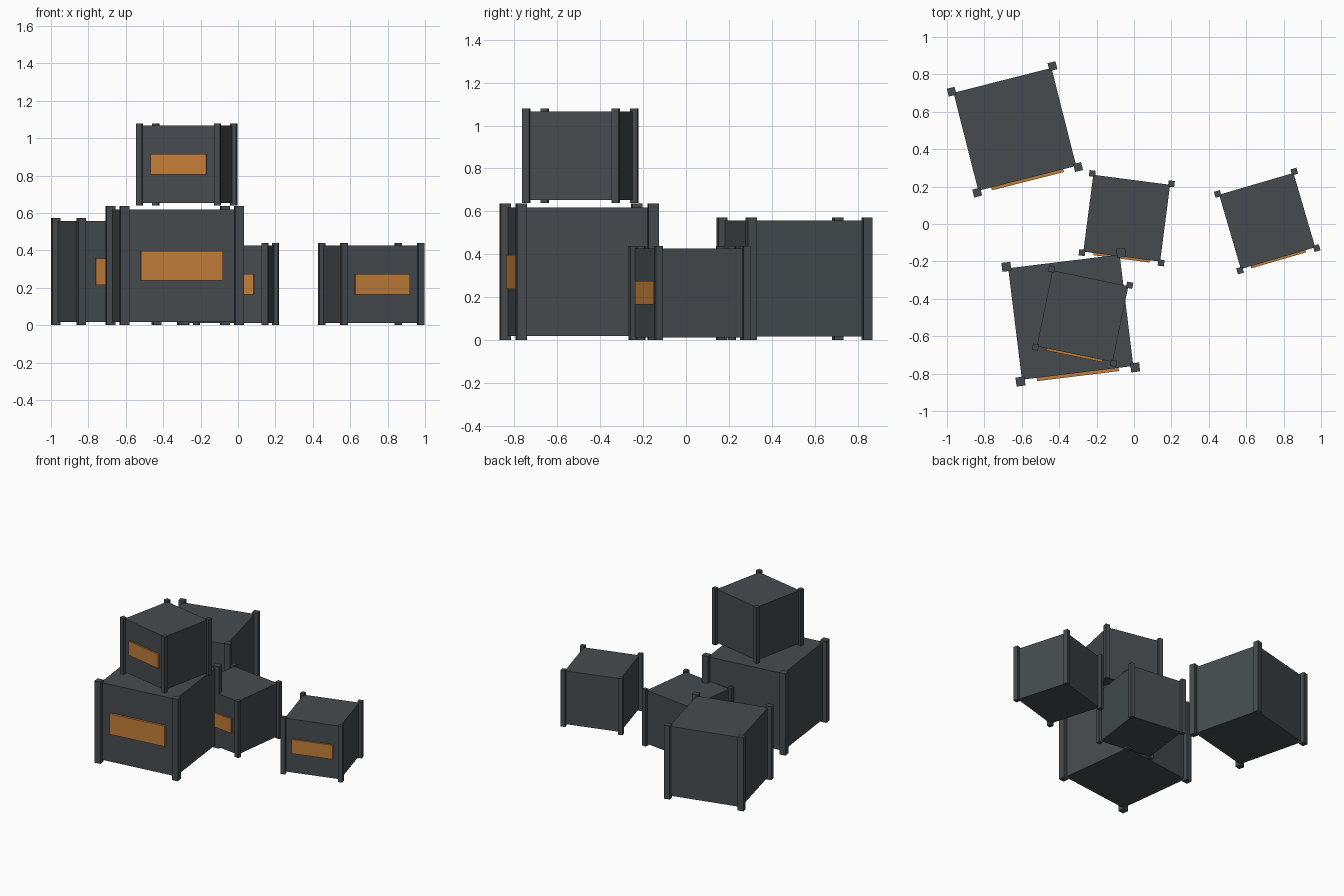
import bpy
from math import radians
from mathutils import Matrix, Vector

cube = bpy.data.objects.get("Cube")
if cube:
    bpy.data.objects.remove(cube, do_unlink=True)


def make_material(name, rgb):
    mat = bpy.data.materials.new(name)
    mat.use_nodes = True
    colour = (*rgb, 1)
    mat.diffuse_color = colour
    mat.node_tree.nodes["Principled BSDF"].inputs["Base Color"].default_value = colour
    return mat


SLATE = make_material("slate grey", (0.061, 0.071, 0.078))
ORANGE = make_material("label orange", (0.55, 0.21, 0.043))


def add_block(name, frame, centre, size, mat):
    """Add a box placed in the crate's own turned frame."""
    bpy.ops.mesh.primitive_cube_add(size=1)
    block = bpy.context.object
    block.name = name
    block.data.transform(Matrix.Diagonal((*size, 1)))
    block.matrix_world = frame @ Matrix.Translation(Vector(centre))
    block.data.materials.append(mat)


def add_crate(name, size, x, y, base, turn):
    frame = Matrix.Translation((x, y, base)) @ Matrix.Rotation(radians(turn), 4, "Z")
    height = 1.06 * size
    mid = height / 2
    # Body, raised slightly on its corner posts
    add_block(name + "_body", frame, (0, 0, mid), (size, size, size), SLATE)
    # Corner posts
    offset, thick = 0.515 * size, 0.08 * size
    for side, sx in (("right", -1), ("left", 1)):
        for end, sy in (("front", -1), ("back", 1)):
            add_block(f"{name}_{end}_{side}_post", frame,
                      (sx * offset, sy * offset, mid), (thick, thick, height), SLATE)
    # Label panel, half sunk into the front face
    add_block(name + "_label", frame, (0, -size / 2, mid),
              (0.735 * size, 0.058 * size, 0.265 * size), ORANGE)


add_crate("large_crate", 0.60, -0.338, -0.498, 0, 7)
add_crate("back_crate", 0.54, -0.637, 0.506, 0, 14.2)
add_crate("middle_crate", 0.414, -0.039, 0.031, 0, -7.4)
add_crate("side_crate", 0.414, 0.712, 0.016, 0, 16.3)
add_crate("stacked_crate", 0.414, -0.275, -0.493, 0.64, -11.7)
